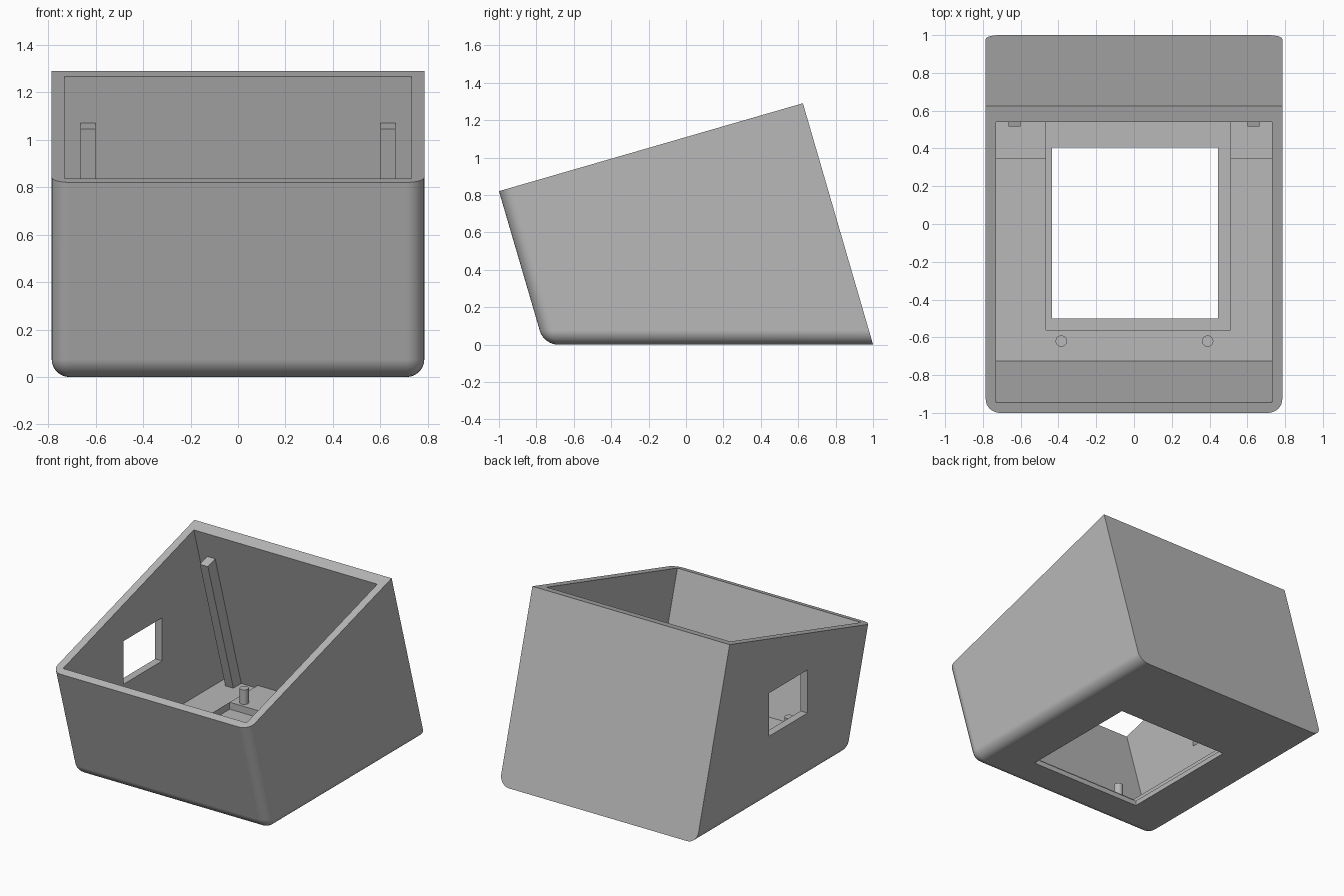
import bpy
import bmesh

cube = bpy.data.objects.get("Cube")
if cube:
    bpy.data.objects.remove(cube, do_unlink=True)

grey = bpy.data.materials.new("plain grey")
grey.use_nodes = True
COLOUR = (0.48, 0.48, 0.48, 1)
grey.diffuse_color = COLOUR
grey.node_tree.nodes["Principled BSDF"].inputs["Base Color"].default_value = COLOUR

SLOPE = 0.294          # lean of the front and back walls
FLOOR = 0.085


def inner_back(z):
    return 0.54 + (1.265 - z) * SLOPE


def inner_front(z):
    return -0.945 + (0.835 - z) * SLOPE


def prism(name, profile, x0, x1):
    """Extrude a side profile of (y, z) points from x0 to x1."""
    bm = bmesh.new()
    face = bm.faces.new([bm.verts.new((x0, y, z)) for y, z in profile])
    out = bmesh.ops.extrude_face_region(bm, geom=[face])
    verts = [v for v in out["geom"] if isinstance(v, bmesh.types.BMVert)]
    bmesh.ops.translate(bm, verts=verts, vec=(x1 - x0, 0, 0))
    bmesh.ops.recalc_face_normals(bm, faces=bm.faces[:])
    mesh = bpy.data.meshes.new(name)
    bm.to_mesh(mesh)
    bm.free()
    mesh.materials.append(grey)
    obj = bpy.data.objects.new(name, mesh)
    bpy.context.collection.objects.link(obj)
    return obj


def block(name, x0, x1, y0, y1, z0, z1):
    return prism(name, [(y0, z0), (y1, z0), (y1, z1), (y0, z1)], x0, x1)


def activate(obj):
    bpy.ops.object.select_all(action='DESELECT')
    obj.select_set(True)
    bpy.context.view_layer.objects.active = obj


def cut(obj, cutter):
    cutter.hide_render = True
    mod = obj.modifiers.new("cut", 'BOOLEAN')
    mod.operation = 'DIFFERENCE'
    mod.solver = 'EXACT'
    mod.object = cutter
    activate(obj)
    bpy.ops.object.modifier_apply(modifier=mod.name)
    bpy.data.objects.remove(cutter, do_unlink=True)


# Outer shell, rounded along the front corners and the bottom edges
shell = prism("enclosure_shell",
              [(-1, 0.82), (0.625, 1.29), (1, 0), (-0.76, 0)], -0.785, 0.785)
bm = bmesh.new()
bm.from_mesh(shell.data)
rounded = []
for e in bm.edges:
    a, b = (v.co for v in e.verts)
    front = a.y < -0.5 and b.y < -0.5
    bottom = a.z < 0.1 and b.z < 0.1
    across = abs(a.x - b.x) > 0.1
    if (front and not across) or (bottom and not across) or (front and bottom):
        rounded.append(e)
bmesh.ops.bevel(bm, geom=rounded, offset=0.075, segments=8,
                profile=0.5, affect='EDGES', clamp_overlap=True)
bm.to_mesh(shell.data)
bm.free()

# Main cavity, open through the slanted top
cut(shell, prism("cavity_cutter",
                 [(inner_front(FLOOR), FLOOR), (inner_back(FLOOR), FLOOR),
                  (inner_back(1.6), 1.6), (inner_front(1.6), 1.6)], -0.73, 0.73))

# Lower side floors at the back
for x0, x1 in ((-0.73, -0.465), (0.51, 0.73)):
    cut(shell, prism("floor_step_cutter",
                     [(0.35, 0.06), (inner_back(0.06), 0.06),
                      (inner_back(0.2), 0.2), (0.35, 0.2)], x0, x1))

# Recess in the floor, opening through it, and window in the right wall
cut(shell, block("recess_cutter", -0.465, 0.51, -0.56, 0.57, 0.035, 0.3))
cut(shell, block("floor_opening_cutter", -0.435, 0.445, -0.5, 0.405, -0.2, 0.3))
cut(shell, block("window_cutter", -0.9, -0.65, -0.26, 0.18, 0.46, 0.77))

activate(shell)
bpy.ops.object.shade_smooth_by_angle(angle=0.5)
weighted = shell.modifiers.new("even shading", 'WEIGHTED_NORMAL')
weighted.keep_sharp = True

# Guide ribs leaning on the back wall
for side, x in (("right", -0.632), ("left", 0.632)):
    profile = [(inner_back(0.05) + 0.01, 0.05), (inner_back(1.07) + 0.01, 1.073),
               (0.515, 1.045), (0.515 + 0.995 * SLOPE, 0.05)]
    prism(side + "_guide_rib", profile, x - 0.032, x + 0.032)

# Mounting pegs on the floor
for end, y in (("front", -0.62), ("back", 0.62)):
    for side, x in (("right", -0.385), ("left", 0.39)):
        bpy.ops.mesh.primitive_cylinder_add(vertices=32, radius=0.03, depth=0.12,
                                            location=(x, y, FLOOR + 0.045))
        peg = bpy.context.object
        peg.name = f"{end}_{side}_peg"
        peg.data.materials.append(grey)
        bpy.ops.object.shade_smooth_by_angle(angle=0.5)
